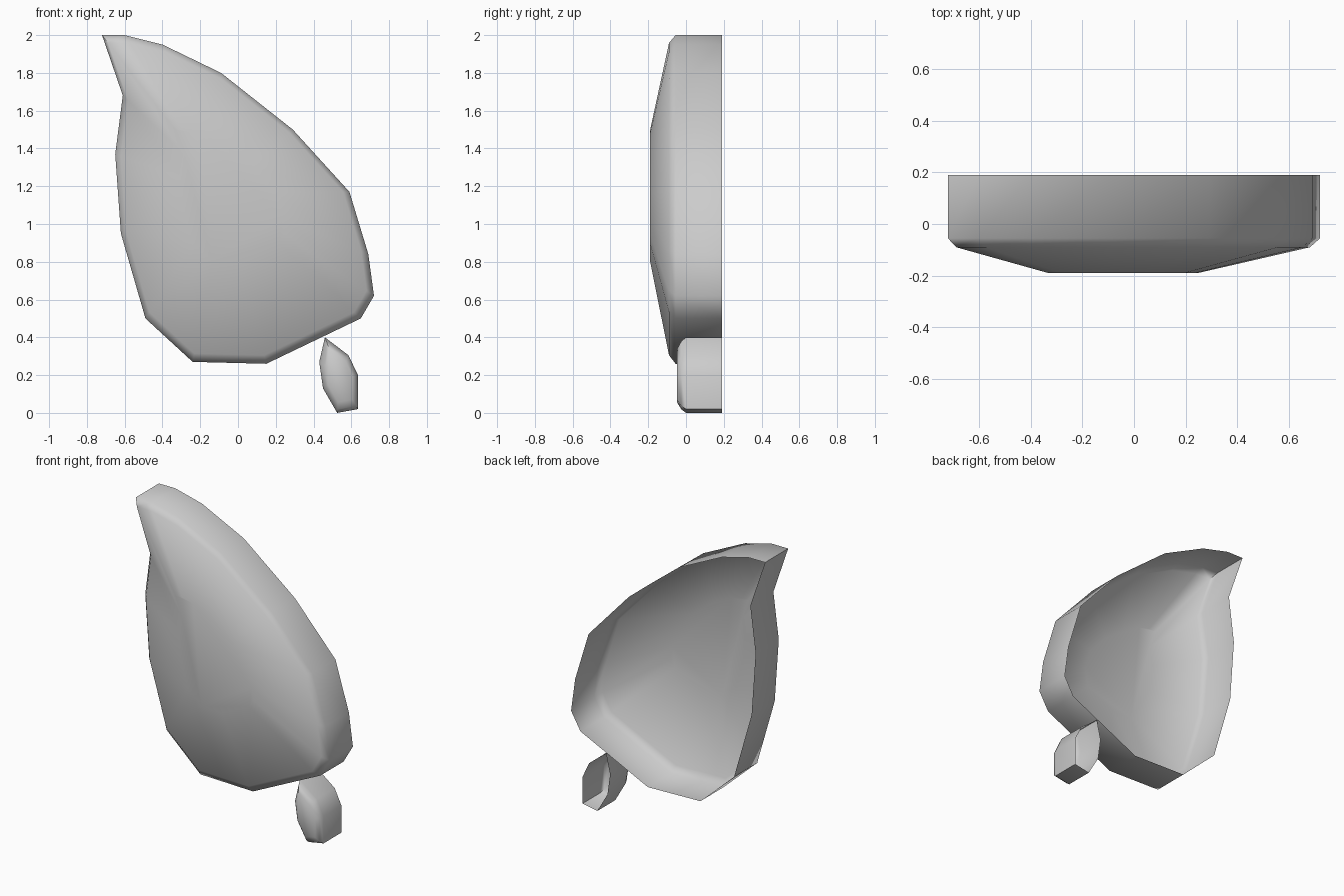
import bpy, math

if "Cube" in bpy.data.objects:
    bpy.data.objects.remove(bpy.data.objects["Cube"])

# Outlines in the front plane (x, z), clockwise from the tip
BODY = [(-0.72, 2.0), (-0.60, 2.0), (-0.40, 1.95), (-0.09, 1.80), (0.29, 1.50),
        (0.59, 1.17), (0.69, 0.84), (0.72, 0.62), (0.65, 0.50), (0.15, 0.26),
        (-0.24, 0.27), (-0.49, 0.50), (-0.62, 0.95), (-0.65, 1.37), (-0.61, 1.68)]
STEM = [(0.46, 0.40), (0.585, 0.305), (0.635, 0.20), (0.635, 0.02),
        (0.525, 0.0), (0.45, 0.13), (0.43, 0.27)]


def shell(name, outline, centre, levels):
    """Open-backed shell: the outline scaled about centre at each (y, scale) level."""
    cx, cz = centre
    n = len(outline)
    verts = [(cx + (x - cx) * s, y, cz + (z - cz) * s)
             for y, s in levels for x, z in outline]
    faces = []
    for k in range(len(levels) - 1):
        a, b = k * n, (k + 1) * n
        for i in range(n):
            j = (i + 1) % n
            faces.append((b + i, b + j, a + j, a + i))
    last = (len(levels) - 1) * n
    faces.append(tuple(last + i for i in reversed(range(n))))
    mesh = bpy.data.meshes.new(name)
    mesh.from_pydata(verts, [], faces)
    obj = bpy.data.objects.new(name, mesh)
    bpy.context.collection.objects.link(obj)
    bpy.ops.object.select_all(action='DESELECT')
    obj.select_set(True)
    bpy.context.view_layer.objects.active = obj
    bpy.ops.object.shade_smooth_by_angle(angle=math.radians(60))
    return obj


# Large leaf: deep rim, small bevel, sloped dome with a flat crown
shell("leaf_body", BODY, (-0.07, 1.163),
      [(0.19, 1.0), (-0.055, 1.0), (-0.09, 0.95), (-0.19, 0.4)])

# Small stem piece below it
shell("leaf_stem", STEM, (0.54, 0.19),
      [(0.19, 1.0), (0.0, 1.0), (-0.025, 0.9), (-0.048, 0.7)])
